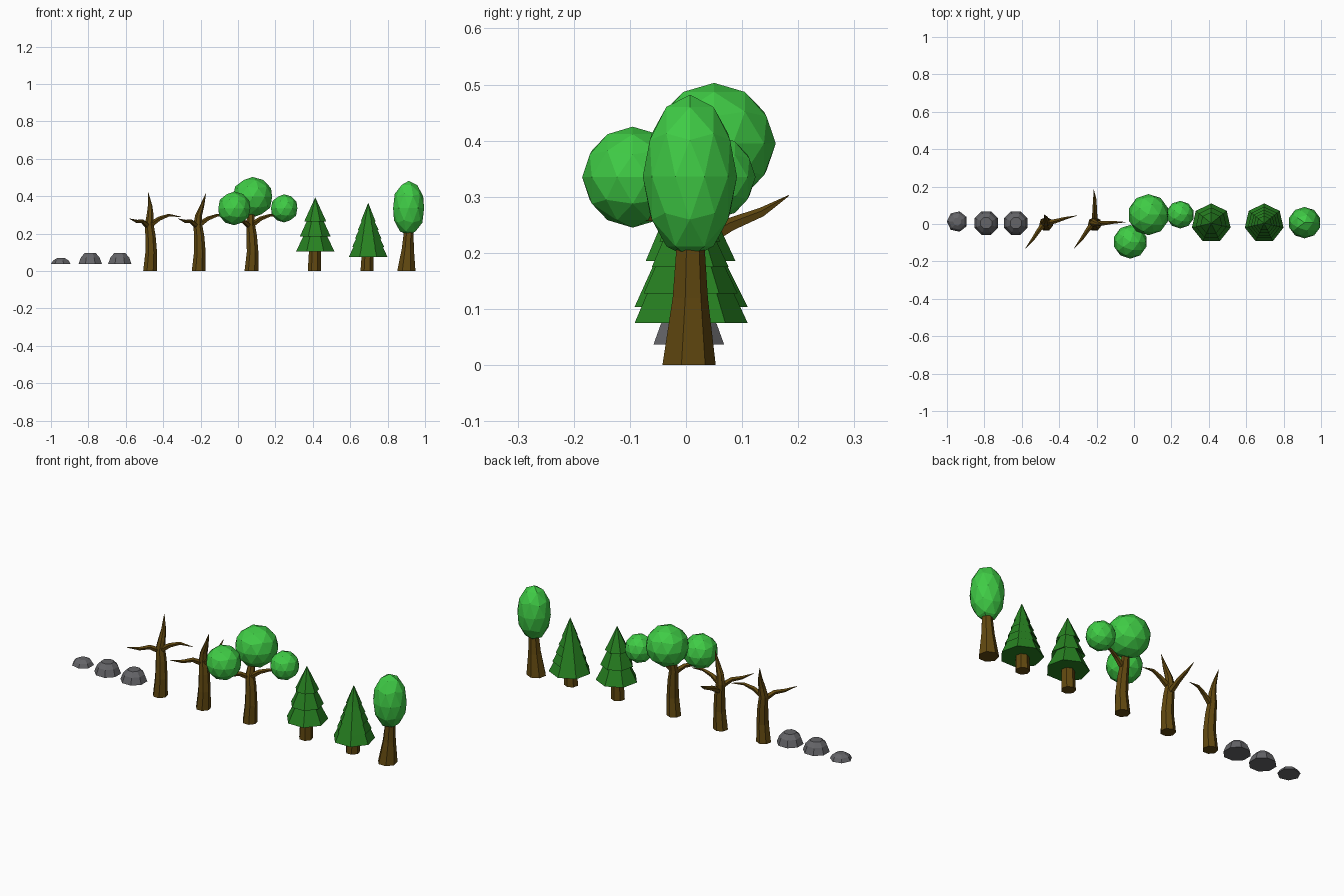
import bpy, bmesh, math
from mathutils import Vector, Matrix

if "Cube" in bpy.data.objects:
    bpy.data.objects.remove(bpy.data.objects["Cube"])


def material(name, rgb):
    m = bpy.data.materials.new(name)
    m.diffuse_color = (*rgb, 1)
    m.use_nodes = True
    m.node_tree.nodes["Principled BSDF"].inputs["Base Color"].default_value = m.diffuse_color
    return m


LEAF = material("leaf_green", (0.05, 0.60, 0.06))
PINE = material("pine_green", (0.02, 0.22, 0.015))
BARK = material("bark_brown", (0.12, 0.065, 0.005))
STONE = material("stone_grey", (0.13, 0.13, 0.14))


def finish(bm, name, mat):
    bmesh.ops.recalc_face_normals(bm, faces=bm.faces)
    me = bpy.data.meshes.new(name)
    bm.to_mesh(me)
    bm.free()
    me.materials.append(mat)
    ob = bpy.data.objects.new(name, me)
    bpy.context.collection.objects.link(ob)
    return ob


def skin(bm, rings):
    # join successive rings of points and cap both ends
    vs = [[bm.verts.new(p) for p in r] for r in rings]
    n = len(vs[0])
    for a, b in zip(vs, vs[1:]):
        for i in range(n):
            j = (i + 1) % n
            bm.faces.new((a[i], a[j], b[j], b[i]))
    bm.faces.new(vs[0][::-1])
    bm.faces.new(vs[-1])


def limb(name, origin, path, sides=7, level=False):
    # tapered tube through (x, y, z, radius) points; level keeps rings horizontal
    pts = [Vector(p[:3]) + Vector(origin) for p in path]
    rings = []
    for k, c in enumerate(pts):
        d = pts[min(k + 1, len(pts) - 1)] - pts[max(k - 1, 0)]
        if level:
            u, v = Vector((1, 0, 0)), Vector((0, 1, 0))
        else:
            d.normalize()
            u = d.cross(Vector((0, 0, 1))).normalized()
            v = u.cross(d)
        r = path[k][3]
        ang = [math.pi / 2 + 2 * math.pi * i / sides for i in range(sides)]
        rings.append([c + r * (math.cos(a) * u + math.sin(a) * v) for a in ang])
    bm = bmesh.new()
    skin(bm, rings)
    return finish(bm, name, BARK)


def lathe(name, centre, profile, sides, mat, phase=math.pi / 2):
    # polygonal stack of (radius, z) rings
    cx, cy = centre
    bm = bmesh.new()
    skin(bm, [[(cx + r * math.cos(phase + 2 * math.pi * i / sides),
                cy + r * math.sin(phase + 2 * math.pi * i / sides), z)
               for i in range(sides)] for r, z in profile])
    return finish(bm, name, mat)


def foliage(name, centre, radii):
    bm = bmesh.new()
    bmesh.ops.create_icosphere(bm, subdivisions=2, radius=1,
                               matrix=Matrix.Translation(centre) @ Matrix.Diagonal((*radii, 1)))
    return finish(bm, name, LEAF)


# rocks
lathe("small_rock", (-0.945, 0.013),
      [(0.056, 0.037), (0.044, 0.056), (0.022, 0.069)], 7, STONE, math.pi)
for i, x in enumerate((-0.79, -0.632)):
    lathe(f"rock_{i + 1}", (x, 0.005),
          [(0.068, 0.037), (0.054, 0.073), (0.032, 0.096)], 8, STONE, math.pi / 8)

# shared branch shapes, relative to the trunk base
LEFT = [(-0.005, 0.01, 0.235, 0.016), (-0.04, -0.035, 0.265, 0.012),
        (-0.07, -0.08, 0.265, 0.009), (-0.11, -0.13, 0.28, 0.001)]
RIGHT = [(0.0, 0.005, 0.245, 0.016), (0.05, 0.015, 0.28, 0.012),
         (0.10, 0.03, 0.298, 0.008), (0.165, 0.045, 0.29, 0.001)]
BACK = [(0.0, 0.02, 0.215, 0.016), (0.0, 0.08, 0.25, 0.013),
        (0.0, 0.135, 0.272, 0.009), (-0.005, 0.183, 0.302, 0.001)]
LOWER = [(0, 0, 0, 0.038), (0.006, 0, 0.10, 0.032),
         (0.002, 0.005, 0.19, 0.028), (-0.005, 0.008, 0.25, 0.024)]

# first bare tree
o = (-0.47, 0.0, 0)
limb("bare_tree_1_trunk", o, LOWER + [(0.0, 0.015, 0.30, 0.019), (0.0, 0.03, 0.35, 0.012),
                                     (-0.01, 0.05, 0.42, 0.001)], level=True)
limb("bare_tree_1_left_branch", o, LEFT, 5)
limb("bare_tree_1_right_branch", o, RIGHT, 5)

# second bare tree
o = (-0.21, 0.0, 0)
limb("bare_tree_2_trunk", o, LOWER + [(0.0, 0.005, 0.30, 0.019), (0.018, 0.0, 0.35, 0.012),
                                     (0.038, -0.005, 0.415, 0.001)], level=True)
limb("bare_tree_2_left_branch", o, LEFT, 5)
limb("bare_tree_2_right_branch", o, [(x, y - 0.035 * x / 0.165, z, r) for x, y, z, r in RIGHT], 5)
limb("bare_tree_2_back_branch", o, BACK, 5)

# broad tree with three leaf balls
o = (0.072, 0.0, 0)
limb("broad_tree_trunk", o, LOWER + [(-0.003, 0.02, 0.31, 0.018), (0, 0.035, 0.37, 0.01)], level=True)
limb("broad_tree_left_branch", o, LEFT, 5)
limb("broad_tree_right_branch", o, RIGHT, 5)
foliage("broad_tree_top_leaves", (0.078, 0.05, 0.395), (0.110, 0.110, 0.108))
foliage("broad_tree_left_leaves", (-0.02, -0.095, 0.335), (0.09, 0.09, 0.09))
foliage("broad_tree_right_leaves", (0.247, 0.05, 0.335), (0.074, 0.074, 0.075))

# three-tier pine
limb("pine_1_trunk", (0.408, 0.003, 0), [(0, 0, 0, 0.036), (0.004, 0, 0.13, 0.032)], level=True)
lathe("pine_1_needles", (0.413, 0.004),
      [(0.106, 0.104), (0.058, 0.20), (0.084, 0.186), (0.040, 0.28), (0.060, 0.266), (0.001, 0.392)],
      7, PINE)

# five-tier pine
limb("pine_2_trunk", (0.690, 0.003, 0), [(0, 0, 0, 0.036), (0.004, 0, 0.11, 0.032)], level=True)
lathe("pine_2_needles", (0.696, 0.004),
      [(0.106, 0.075), (0.078, 0.135), (0.088, 0.128), (0.062, 0.182), (0.072, 0.175),
       (0.048, 0.226), (0.057, 0.22), (0.033, 0.27), (0.041, 0.264), (0.001, 0.363)],
      7, PINE)

# oval tree
limb("oval_tree_trunk", (0.90, 0.003, 0),
     [(0, 0, 0, 0.05), (0.008, 0.003, 0.12, 0.033), (0.014, 0.004, 0.23, 0.025)], level=True)
foliage("oval_tree_leaves", (0.912, 0.007, 0.336), (0.087, 0.084, 0.146))
